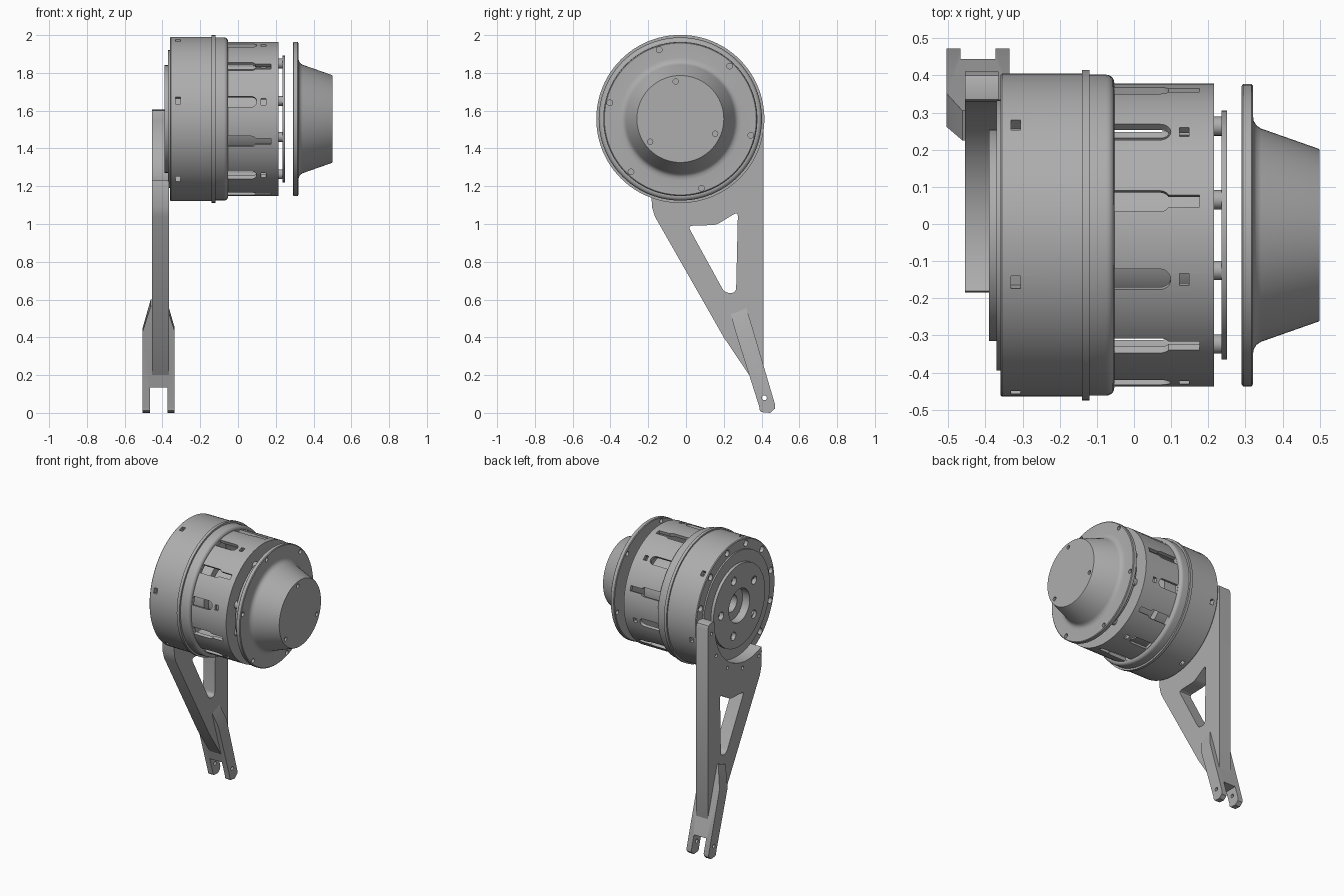
import bpy, bmesh
from math import cos, sin, radians, pi
from mathutils import Matrix, Vector

cube = bpy.data.objects.get("Cube")
if cube:
    bpy.data.objects.remove(cube)

CY, CZ = -0.03, 1.556          # drive axis, running along x
SEG = 96

grey = bpy.data.materials.new("machined grey")
grey.use_nodes = True
grey.diffuse_color = (0.42, 0.42, 0.42, 1)
grey.node_tree.nodes["Principled BSDF"].inputs["Base Color"].default_value = (0.42, 0.42, 0.42, 1)
parts = []


def make(name, bm):
    bmesh.ops.remove_doubles(bm, verts=bm.verts, dist=0.0002)
    bmesh.ops.recalc_face_normals(bm, faces=bm.faces)
    mesh = bpy.data.meshes.new(name)
    bm.to_mesh(mesh)
    bm.free()
    mesh.materials.append(grey)
    ob = bpy.data.objects.new(name, mesh)
    bpy.context.collection.objects.link(ob)
    parts.append(ob)
    return ob


def lathe(name, profile):
    """Closed (x, radius) profile turned about the drive axis."""
    bm = bmesh.new()
    rings = []
    for i in range(SEG):
        a = 2 * pi * i / SEG
        rings.append([bm.verts.new((x, CY + r * cos(a), CZ + r * sin(a))) for x, r in profile])
    n = len(profile)
    for i in range(SEG):
        p, q = rings[i], rings[(i + 1) % SEG]
        for j in range(n):
            k = (j + 1) % n
            bm.faces.new((p[j], p[k], q[k], q[j]))
    return make(name, bm)


def tube(name, x0, x1, r0, r1):
    return lathe(name, [(x0, r0), (x0, r1), (x1, r1), (x1, r0)])


def prism(bm, pts, matrix, depth):
    low = [bm.verts.new(matrix @ Vector((u, v, 0))) for u, v in pts]
    high = [bm.verts.new(matrix @ Vector((u, v, depth))) for u, v in pts]
    bm.faces.new(low[::-1])
    bm.faces.new(high)
    n = len(pts)
    for i in range(n):
        j = (i + 1) % n
        bm.faces.new((low[i], low[j], high[j], high[i]))


def axial(x):
    """Outline in (y, z), extruded along +x."""
    return Matrix(((0, 0, 1, x), (1, 0, 0, 0), (0, 1, 0, 0), (0, 0, 0, 1)))


def radial(deg, r):
    """Outline in (x, tangent), extruded outward."""
    c, s = cos(radians(deg)), sin(radians(deg))
    return Matrix(((1, 0, 0, 0), (0, s, c, CY + r * c), (0, -c, s, CZ + r * s), (0, 0, 0, 1)))


def arc(cu, cv, r, a0, a1, n):
    angles = [radians(a0 + (a1 - a0) * i / n) for i in range(n + 1)]
    return [(cu + r * cos(a), cv + r * sin(a)) for a in angles]


def circle(cu, cv, r, n=16):
    return arc(cu, cv, r, 0, 360, n)[:-1]


def rect(u, v, hu, hv):
    return [(u - hu, v - hv), (u + hu, v - hv), (u + hu, v + hv), (u - hu, v + hv)]


def rounded(pts, r, steps=6):
    out = []
    for i, p in enumerate(pts):
        p = Vector(p)
        a = p + (Vector(pts[i - 1]) - p).normalized() * r
        b = p + (Vector(pts[(i + 1) % len(pts)]) - p).normalized() * r
        for k in range(steps + 1):
            t = k / steps
            out.append(tuple(a * (1 - t) ** 2 + p * 2 * t * (1 - t) + b * t * t))
    return out


def bolt_circle(bm, count, start, r, hole, x0, depth, step=None):
    step = step or 360 / count
    for i in range(count):
        a = radians(start + i * step)
        prism(bm, circle(CY + r * cos(a), CZ + r * sin(a), hole), axial(x0), depth)


def cut(ob, bm):
    cutter = make("cutter", bm)
    cutter.hide_render = True
    parts.remove(cutter)
    mod = ob.modifiers.new("cut", "BOOLEAN")
    mod.operation, mod.solver, mod.object = "DIFFERENCE", "EXACT", cutter
    deps = bpy.context.evaluated_depsgraph_get()
    mesh = bpy.data.meshes.new_from_object(ob.evaluated_get(deps))
    ob.modifiers.clear()
    ob.data = mesh
    bpy.data.objects.remove(cutter)


# Drum with raised collar, rounded shoulder, bolt holes and square pockets
shoulder = arc(-0.075, 0.41, 0.022, 90, 0, 5)
drum = lathe("drum", [(-0.36, 0.25), (-0.36, 0.43), (-0.355, 0.435), (-0.14, 0.435), (-0.14, 0.445),
                      (-0.12, 0.445), (-0.12, 0.432)] + shoulder
             + [(-0.053, 0.385), (-0.1, 0.36), (-0.3, 0.35), (-0.32, 0.25)])
holes = bmesh.new()
bolt_circle(holes, 12, 17, 0.4, 0.022, -0.38, 0.045)
for k in range(6):
    prism(holes, rect(-0.318, 0, 0.013, 0.018), radial(47 + 60 * k, 0.40), 0.1)
cut(drum, holes)

# Slotted sleeve: plain slots with a square window, alternating with keyhole slots
sleeve = lathe("slotted_sleeve", [(-0.07, 0.385), (-0.07, 0.408), (0.215, 0.408), (0.215, 0.12),
                                  (0.195, 0.12), (0.195, 0.385)])
holes = bmesh.new()
tip = arc(0.07, 0, 0.029, -90, 90, 10)
for k in range(6):
    prism(holes, [(-0.052, -0.029)] + tip + [(-0.052, 0.029)], radial(47 + 60 * k, 0.34), 0.1)
    prism(holes, rect(0.135, 0, 0.013, 0.017), radial(47 + 60 * k, 0.34), 0.1)
    neck = [(0.176, -0.017), (0.176, 0.017)]
    prism(holes, [(-0.052, -0.029)] + tip[:4] + neck + tip[-4:] + [(-0.052, 0.029)],
          radial(77 + 60 * k, 0.34), 0.1)
cut(sleeve, holes)

# Inner core seen through the slots
lathe("inner_core", [(-0.33, 0.06), (-0.33, 0.26), (-0.06, 0.26), (-0.06, 0.21), (0.2, 0.21), (0.2, 0.06)])

# Spacer ring held off the sleeve by posts
ring = tube("spacer_ring", 0.235, 0.25, 0.26, 0.335)
holes = bmesh.new()
bolt_circle(holes, 4, 45, 0.3, 0.018, 0.22, 0.05)
cut(ring, holes)
posts = bmesh.new()
for start in (18, 72):
    bolt_circle(posts, 4, start, 0.308, 0.026, 0.21, 0.038)
make("spacer_posts", posts)

# Flanged nose cone
cone = lathe("nose_cone", [(0.29, 0.02), (0.29, 0.402), (0.294, 0.407), (0.316, 0.407), (0.32, 0.402),
                           (0.32, 0.325), (0.322, 0.308), (0.329, 0.296), (0.342, 0.287),
                           (0.497, 0.2325), (0.5, 0.23), (0.5, 0.02)])
plug = bmesh.new()
prism(plug, circle(CY, CZ, 0.021, 32), axial(0.29), 0.21)
make("nose_centre", plug)
holes = bmesh.new()
bolt_circle(holes, 6, 47, 0.383, 0.015, 0.28, 0.05)
bolt_circle(holes, 3, 97, 0.2, 0.014, 0.485, 0.03)
cut(cone, holes)

# Output boss and disc on the leg side
tube("boss_ring", -0.37, -0.355, 0.22, 0.365)
disc = tube("output_disc", -0.39, -0.335, 0.115, 0.285)
holes = bmesh.new()
bolt_circle(holes, 5, 1, 0.2, 0.028, -0.4, 0.04)
cut(disc, holes)

# Leg plate with a curved seat around the disc and a triangular window
bm = bmesh.new()
seat = arc(CY, CZ, 0.36, -114.8, 3, 28)
foot = [(0.375, 1.605), (0.4, 1.595), (0.41, 1.57), (0.41, 0.25), (0.375, 0.15), (0.335, 0.2),
        (0.2, 0.4), (-0.165, 1.04), (-0.18, 1.09), (-0.185, 1.2)]
prism(bm, seat + [(0.335, 1.6)] + foot, axial(-0.455), 0.09)
leg = make("leg_plate", bm)
holes = bmesh.new()
window = [(0.01, 0.99), (0.16, 0.995), (0.275, 1.065), (0.265, 0.635), (0.205, 0.635)]
prism(holes, rounded(window, 0.027), axial(-0.5), 0.2)
cut(leg, holes)
holes = bmesh.new()
bolt_circle(holes, 5, -108, 0.4, 0.012, -0.47, 0.04, 26)
cut(leg, holes)

# Fork at the foot: a band that flares sideways, slotted, with a pin hole
bm = bmesh.new()
sections = [((0.225, 0.565), (0.305, 0.6), 0.042), ((0.262, 0.43), (0.352, 0.45), 0.085),
            ((0.387, 0.035), (0.472, 0.042), 0.085), ((0.391, 0.012), (0.47, 0.022), 0.085),
            ((0.4, 0.004), (0.445, 0.0), 0.085)]
loops = []
for (ya, za), (yb, zb), hw in sections:
    loops.append([bm.verts.new(p) for p in ((-0.42 - hw, ya, za), (-0.42 + hw, ya, za),
                                            (-0.42 + hw, yb, zb), (-0.42 - hw, yb, zb))])
for p, q in zip(loops, loops[1:]):
    for i in range(4):
        j = (i + 1) % 4
        bm.faces.new((p[i], p[j], q[j], q[i]))
bm.faces.new(loops[0])
bm.faces.new(loops[-1])
fork = make("foot_fork", bm)
holes = bmesh.new()
prism(holes, rect(0.4, 0.055, 0.2, 0.08), axial(-0.467), 0.094)
cut(fork, holes)
holes = bmesh.new()
prism(holes, circle(0.415, 0.08, 0.013), axial(-0.6), 0.4)
cut(fork, holes)

# Smooth turned surfaces, keep machined edges sharp
bpy.ops.object.select_all(action="DESELECT")
for ob in parts:
    ob.select_set(True)
bpy.context.view_layer.objects.active = parts[0]
bpy.ops.object.shade_smooth_by_angle(angle=radians(30))
